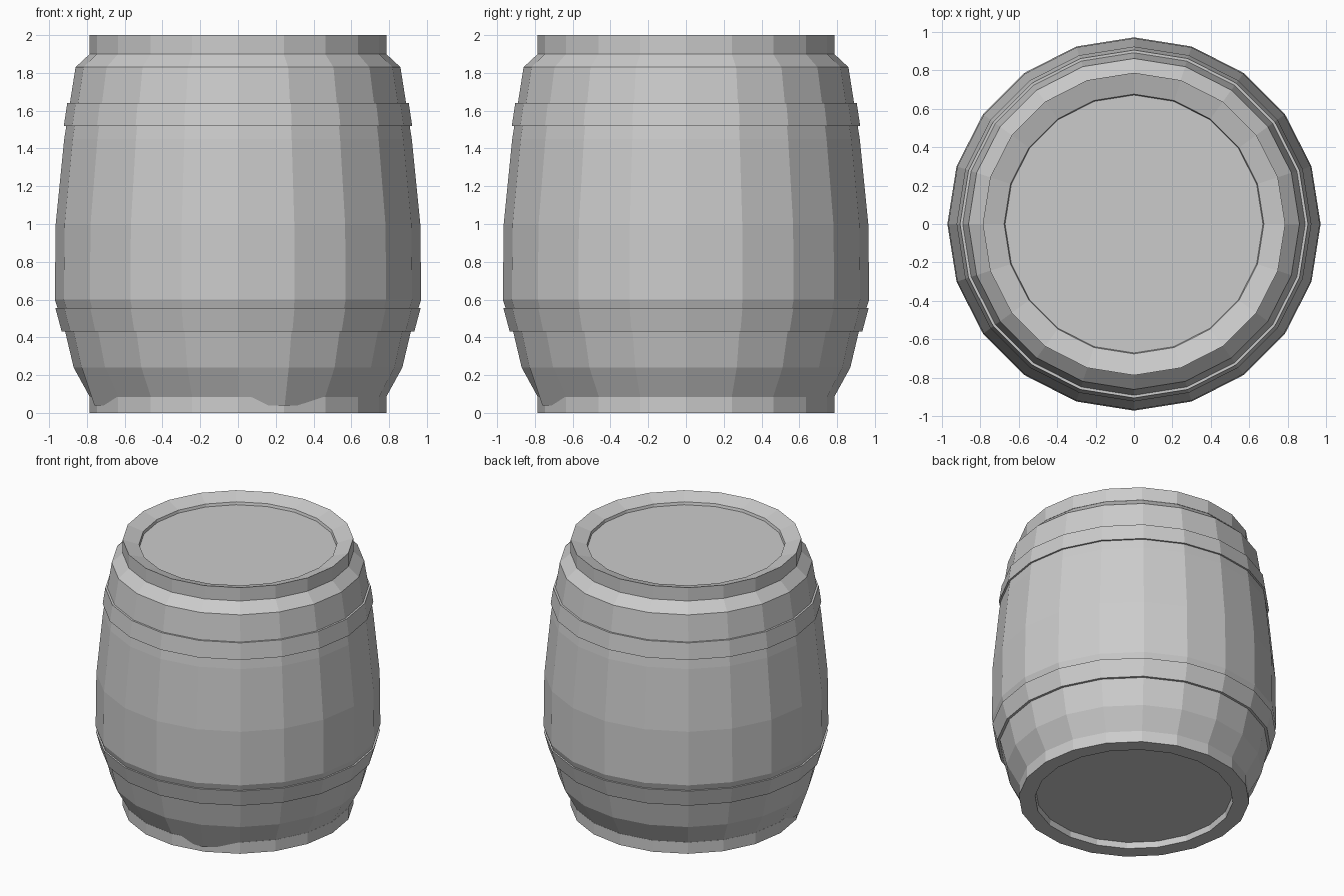
import bpy, bmesh, math

if "Cube" in bpy.data.objects:
    bpy.data.objects.remove(bpy.data.objects["Cube"])

SIDES = 20


def lathe(name, profile, closed=False, cap_start=False, cap_end=False):
    """Spin a (radius, z) profile around z into flat-faced rings."""
    bm = bmesh.new()
    rings = []
    for r, z in profile:
        rings.append([bm.verts.new((r * math.cos(a), r * math.sin(a), z))
                      for a in (2 * math.pi * i / SIDES for i in range(SIDES))])
    pairs = list(zip(rings, rings[1:]))
    if closed:
        pairs.append((rings[-1], rings[0]))
    for low, high in pairs:
        for i in range(SIDES):
            j = (i + 1) % SIDES
            bm.faces.new((low[i], low[j], high[j], high[i]))
    if cap_start:
        bm.faces.new(rings[0][::-1])
    if cap_end:
        bm.faces.new(rings[-1])
    bmesh.ops.recalc_face_normals(bm, faces=bm.faces)
    mesh = bpy.data.meshes.new(name)
    bm.to_mesh(mesh)
    bm.free()
    obj = bpy.data.objects.new(name, mesh)
    bpy.context.collection.objects.link(obj)
    return obj


# Bulging staved body, its ends tucked into the end rims
body = lathe("barrel_body", [
    (0.76, 0.04), (0.87, 0.24), (0.915, 0.43), (0.955, 0.555), (0.97, 0.60),
    (0.965, 1.0), (0.92, 1.45), (0.89, 1.64), (0.86, 1.83), (0.785, 1.90)])

# Two stave feet poke out slightly over the bottom rim
for i in (11, 16):
    a = 2 * math.pi * i / SIDES
    body.data.vertices[i].co = (0.80 * math.cos(a), 0.80 * math.sin(a), 0.04)

# Metal hoops
lathe("lower_hoop", [(0.90, 0.43), (0.933, 0.43), (0.967, 0.555), (0.94, 0.555)],
      closed=True)
lathe("upper_hoop", [(0.90, 1.52), (0.922, 1.52), (0.904, 1.64), (0.88, 1.64)],
      closed=True)

# Top rim with inward slope and sunken lid
lathe("top_rim_and_lid", [
    (0.786, 1.90), (0.786, 2.0), (0.675, 1.965), (0.67, 1.945)], cap_end=True)

# Bottom rim with recessed base
lathe("bottom_rim_and_base", [
    (0.67, 0.045), (0.675, 0.0), (0.786, 0.0), (0.786, 0.085), (0.74, 0.085)],
    cap_start=True)
